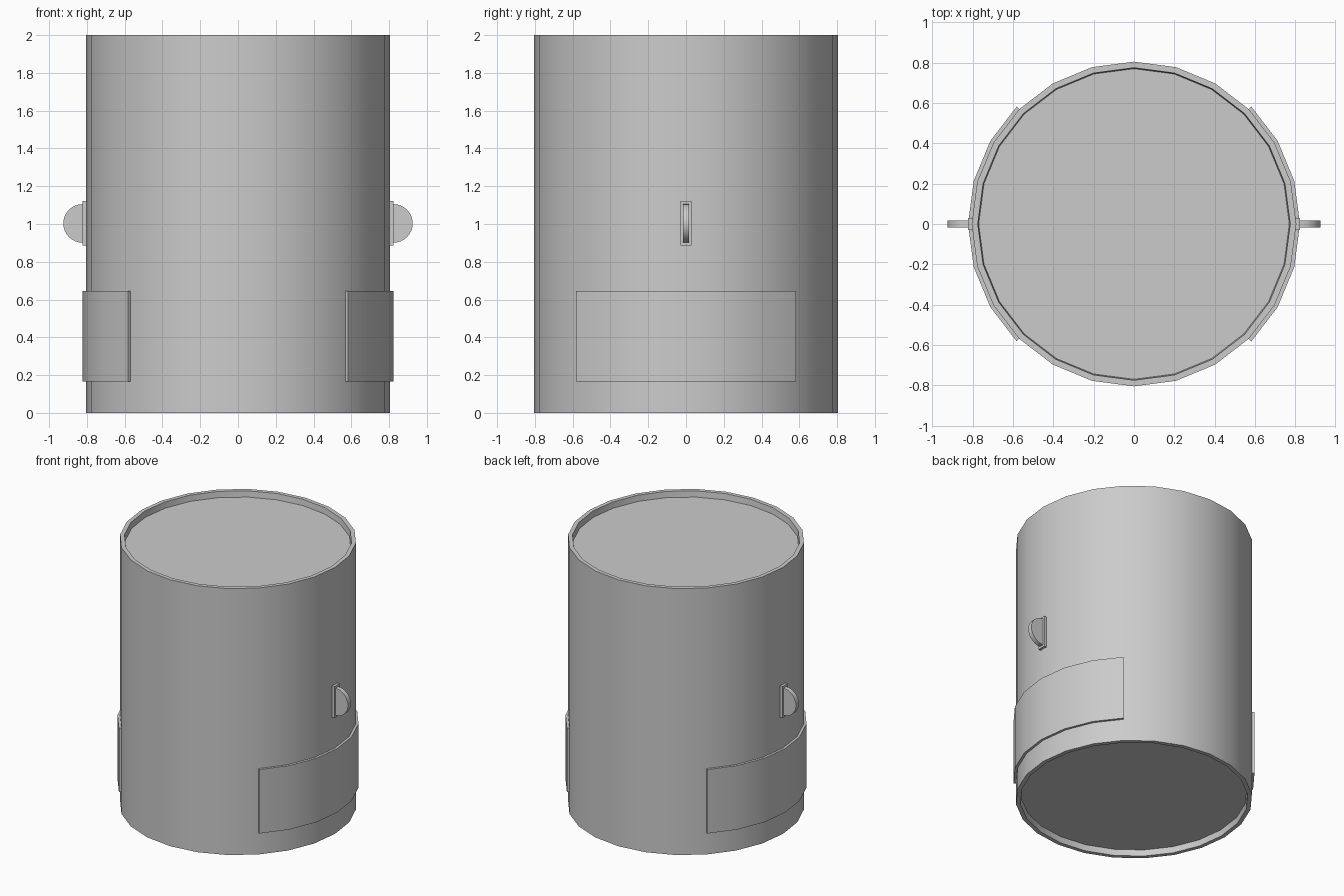
import bpy, bmesh
from math import sin, cos, pi, radians

if "Cube" in bpy.data.objects:
    bpy.data.objects.remove(bpy.data.objects["Cube"])

R, H, SIDES = 0.805, 2.0, 24


def finish(name, bm):
    bmesh.ops.recalc_face_normals(bm, faces=bm.faces)
    mesh = bpy.data.meshes.new(name)
    bm.to_mesh(mesh)
    bm.free()
    ob = bpy.data.objects.new(name, mesh)
    bpy.context.collection.objects.link(ob)
    bpy.ops.object.select_all(action='DESELECT')
    ob.select_set(True)
    bpy.context.view_layer.objects.active = ob
    bpy.ops.object.shade_smooth_by_angle(angle=radians(30))
    return ob


def prism(name, outline, offset):
    """Extrude a closed 3D outline by an offset vector."""
    bm = bmesh.new()
    face = bm.faces.new([bm.verts.new(p) for p in outline])
    ext = bmesh.ops.extrude_face_region(bm, geom=[face], use_keep_orig=True)
    bmesh.ops.translate(bm, vec=offset,
                        verts=[g for g in ext['geom'] if isinstance(g, bmesh.types.BMVert)])
    return finish(name, bm)


# Can body: 24-sided, with recessed lid and base
bm = bmesh.new()
profile = [(0.77, 0.045), (0.775, 0), (R, 0), (R, H), (0.775, H), (0.77, H - 0.045)]
rings = [[bm.verts.new((r * cos(2 * pi * i / SIDES), r * sin(2 * pi * i / SIDES), z))
          for i in range(SIDES)] for r, z in profile]
for a, b in zip(rings, rings[1:]):
    for i in range(SIDES):
        j = (i + 1) % SIDES
        bm.faces.new((a[i], a[j], b[j], b[i]))
bm.faces.new(rings[0])
bm.faces.new(rings[-1])
finish("can_body", bm)

for side, s in (("right", 1), ("left", -1)):
    # Curved side plate, 90 degrees wide
    angles = [radians(a) for a in range(-45, 46, 15)]
    arc = [(s * 0.823 * cos(a), 0.823 * sin(a), 0.165) for a in angles]
    arc += [(s * 0.8 * cos(a), 0.8 * sin(a), 0.165) for a in reversed(angles)]
    prism(side + "_side_plate", arc, (0, 0, 0.48))

    # Lug mounting plate
    box = [(s * 0.79, -0.03, 0.885), (s * 0.822, -0.03, 0.885),
           (s * 0.822, -0.03, 1.122), (s * 0.79, -0.03, 1.122)]
    prism(side + "_lug_base", box, (0, 0.06, 0))

    # Half-round lug
    arc = [(s * 0.81, -0.017, 0.901)]
    arc += [(s * (0.823 + 0.102 * cos(a)), -0.017, 1.003 + 0.102 * sin(a))
            for a in [-pi / 2 + pi * i / 16 for i in range(17)]]
    arc.append((s * 0.81, -0.017, 1.105))
    prism(side + "_lug", arc, (0, 0.034, 0))
